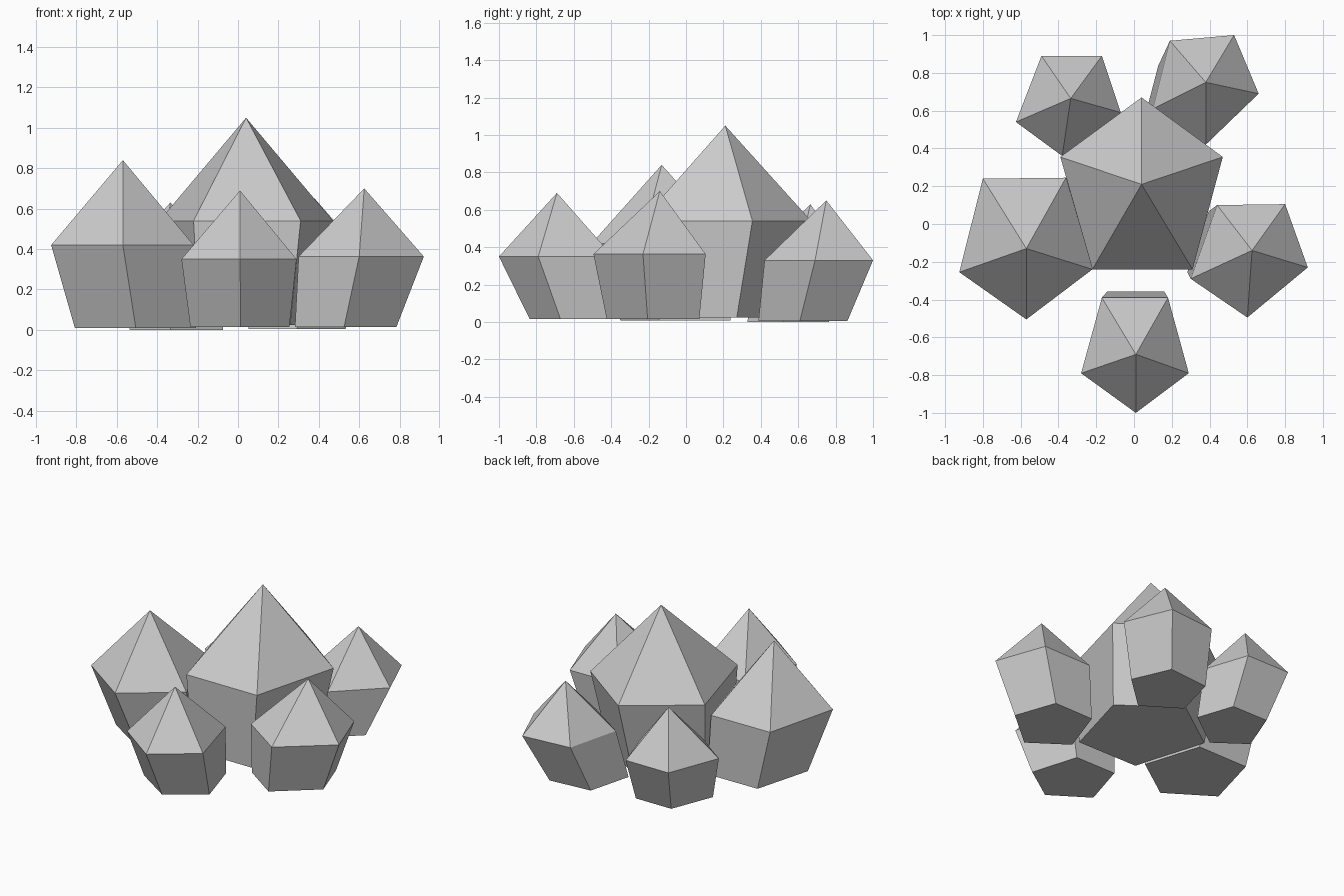
import bpy, bmesh

stone = bpy.data.materials.new("grey stone")
stone.diffuse_color = (0.6, 0.6, 0.6, 1)


def crystal(name, rim, rim_z, apex, base, base_z, scale):
    """Leaning five-sided crystal: flat base, wider rim, pointed tip."""
    bm = bmesh.new()
    cx = sum(p[0] for p in rim) / len(rim)
    cy = sum(p[1] for p in rim) / len(rim)
    low = [bm.verts.new((base[0] + (x - cx) * scale[0],
                         base[1] + (y - cy) * scale[1], base_z)) for x, y in rim]
    top = [bm.verts.new((x, y, rim_z)) for x, y in rim]
    tip = bm.verts.new(apex)
    bm.faces.new(low)
    n = len(rim)
    for i in range(n):
        j = (i + 1) % n
        bm.faces.new((low[i], low[j], top[j], top[i]))
        bm.faces.new((top[i], top[j], tip))
    bmesh.ops.recalc_face_normals(bm, faces=bm.faces)
    mesh = bpy.data.meshes.new(name)
    bm.to_mesh(mesh)
    bm.free()
    mesh.materials.append(stone)
    bpy.context.collection.objects.link(bpy.data.objects.new(name, mesh))


# Tall crystal in the middle
crystal("main_crystal",
        [(0.04, 0.67), (0.47, 0.355), (0.31, -0.24), (-0.22, -0.24), (-0.39, 0.355)],
        0.54, (0.04, 0.21, 1.05), (0.03, 0.128), 0.025, (0.85, 0.82))

# Smaller crystals leaning outward around it
crystal("front_crystal",
        [(-0.17, -0.39), (0.18, -0.39), (0.29, -0.79), (0.01, -1.0), (-0.28, -0.79)],
        0.35, (0.01, -0.69, 0.69), (0.01, -0.578), 0.015, (0.86, 0.785))
crystal("left_crystal",
        [(-0.80, 0.24), (-0.36, 0.245), (-0.22, -0.24), (-0.57, -0.505), (-0.925, -0.255)],
        0.42, (-0.57, -0.13, 0.84), (-0.51, -0.035), 0.008, (0.85, 0.785))
crystal("right_crystal",
        [(0.44, 0.10), (0.80, 0.105), (0.92, -0.23), (0.60, -0.495), (0.30, -0.29)],
        0.363, (0.625, -0.14, 0.70), (0.535, -0.149), 0.015, (0.81, 0.825))
crystal("back_right_crystal",
        [(0.19, 0.97), (0.53, 1.0), (0.66, 0.69), (0.38, 0.42), (0.10, 0.61)],
        0.33, (0.38, 0.75, 0.65), (0.285, 0.648), 0.005, (0.86, 0.82))
crystal("back_left_crystal",
        [(-0.49, 0.89), (-0.17, 0.89), (-0.07, 0.59), (-0.38, 0.36), (-0.625, 0.54)],
        0.31, (-0.335, 0.665, 0.63), (-0.305, 0.57), 0.0, (0.83, 0.82))
